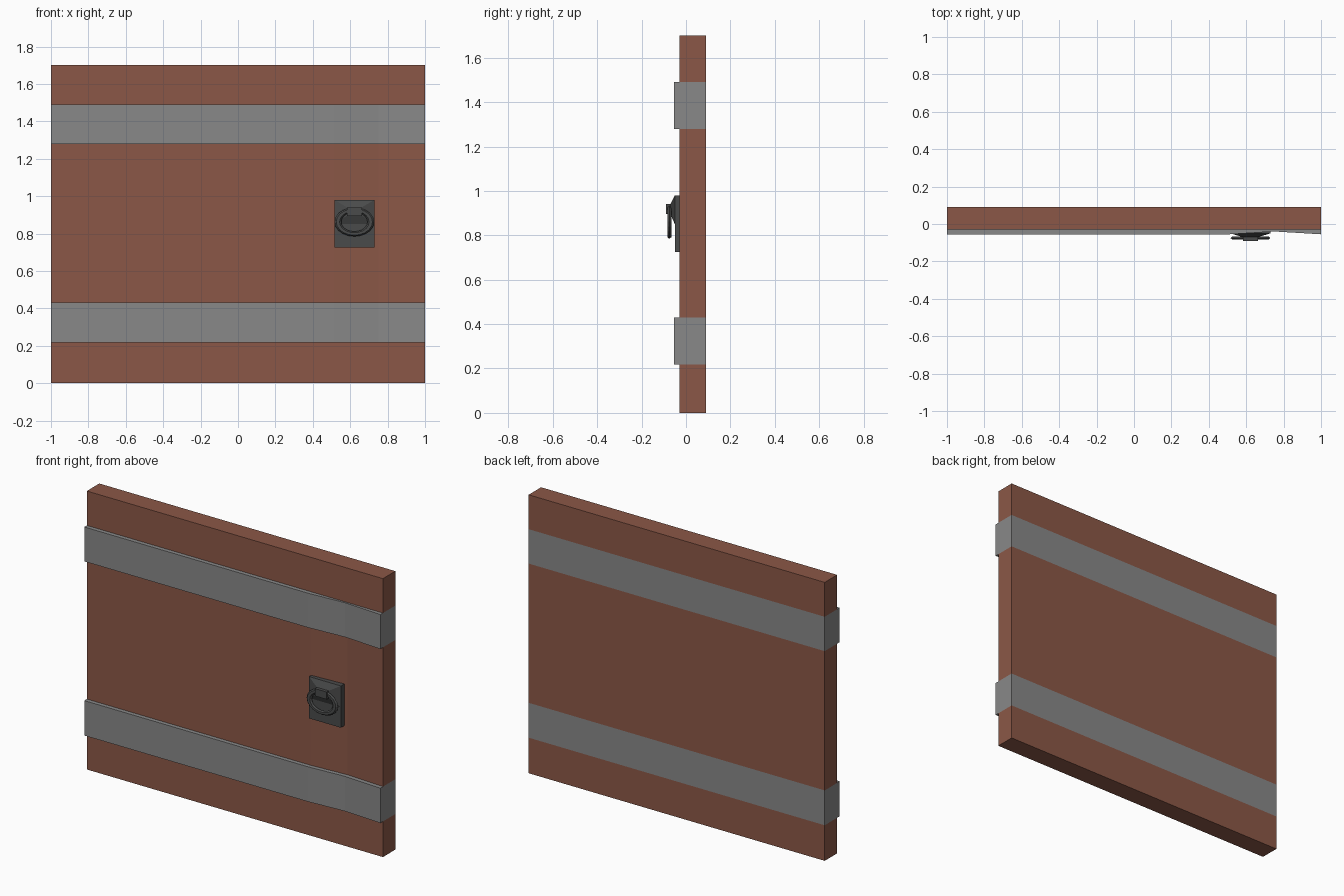
import bpy, bmesh, math

if "Cube" in bpy.data.objects:
    bpy.data.objects.remove(bpy.data.objects["Cube"])


def material(name, rgb):
    m = bpy.data.materials.new(name)
    m.diffuse_color = (*rgb, 1)
    m.use_nodes = True
    m.node_tree.nodes["Principled BSDF"].inputs["Base Color"].default_value = m.diffuse_color
    return m


WOOD = material("red_brown_wood", (0.26, 0.097, 0.063))
GREY = material("grey_band", (0.25, 0.25, 0.25))
IRON = material("dark_iron", (0.068, 0.07, 0.07))


def finish(name, bm, mat):
    bmesh.ops.recalc_face_normals(bm, faces=bm.faces)
    me = bpy.data.meshes.new(name)
    bm.to_mesh(me)
    bm.free()
    me.materials.append(mat)
    ob = bpy.data.objects.new(name, me)
    bpy.context.collection.objects.link(ob)
    return ob


def slab(name, mat, front, z0, z1, dent):
    """Plank standing from z0 to z1, front face dented by `dent` at x = 0.75."""
    outline = [(-1, front), (0.51, front), (0.75, front + dent), (1, front),
               (1, 0.09), (-1, 0.09)]
    if not dent:
        outline = [(-1, front), (1, front), (1, 0.09), (-1, 0.09)]
    bm = bmesh.new()
    face = bm.faces.new([bm.verts.new((x, y, z0)) for x, y in outline])
    top = bmesh.ops.extrude_face_region(bm, geom=[face])
    for v in top["geom"]:
        if isinstance(v, bmesh.types.BMVert):
            v.co.z = z1
    return finish(name, bm, mat)


def frustum(name, mat, back, front, yb, yf):
    """Block between two (x0, x1, z0, z1) rectangles at depths yb and yf."""
    bm = bmesh.new()
    rings = []
    for (x0, x1, z0, z1), y in ((back, yb), (front, yf)):
        rings.append([bm.verts.new((x, y, z))
                      for x, z in ((x0, z0), (x1, z0), (x1, z1), (x0, z1))])
    a, b = rings
    bm.faces.new(a)
    bm.faces.new(b)
    for i in range(4):
        j = (i + 1) % 4
        bm.faces.new((a[i], a[j], b[j], b[i]))
    return finish(name, bm, mat)


# Wooden panel in three parts, divided by the bands
slab("panel_bottom", WOOD, -0.03, 0.0, 0.217, 0)
slab("panel_middle", WOOD, -0.03, 0.43, 1.28, 0.015)
slab("panel_top", WOOD, -0.03, 1.49, 1.70, 0)

# Bands running through the panel, standing proud of its front
slab("lower_band", GREY, -0.055, 0.217, 0.43, 0.015)
slab("upper_band", GREY, -0.055, 1.28, 1.49, 0.015)

# Handle back plate, raised boss and ring holder
plate = (0.515, 0.73, 0.725, 0.98)
frustum("handle_plate", IRON, plate, plate, -0.01, -0.05)
frustum("handle_boss", IRON, (0.515, 0.73, 0.85, 0.98),
        (0.582, 0.662, 0.895, 0.94), -0.05, -0.07)
holder = (0.582, 0.662, 0.895, 0.94)
frustum("ring_holder", IRON, holder, holder, -0.068, -0.09)

# Pull ring: oval, flattened torus
bpy.ops.mesh.primitive_torus_add(
    major_segments=20, minor_segments=6, major_radius=0.088, minor_radius=0.018,
    location=(0.622, -0.075, 0.862), rotation=(math.pi / 2, 0, 0))
ring = bpy.context.object
ring.name = "pull_ring"
ring.scale = (1, 0.73, 0.55)
ring.data.materials.append(IRON)
